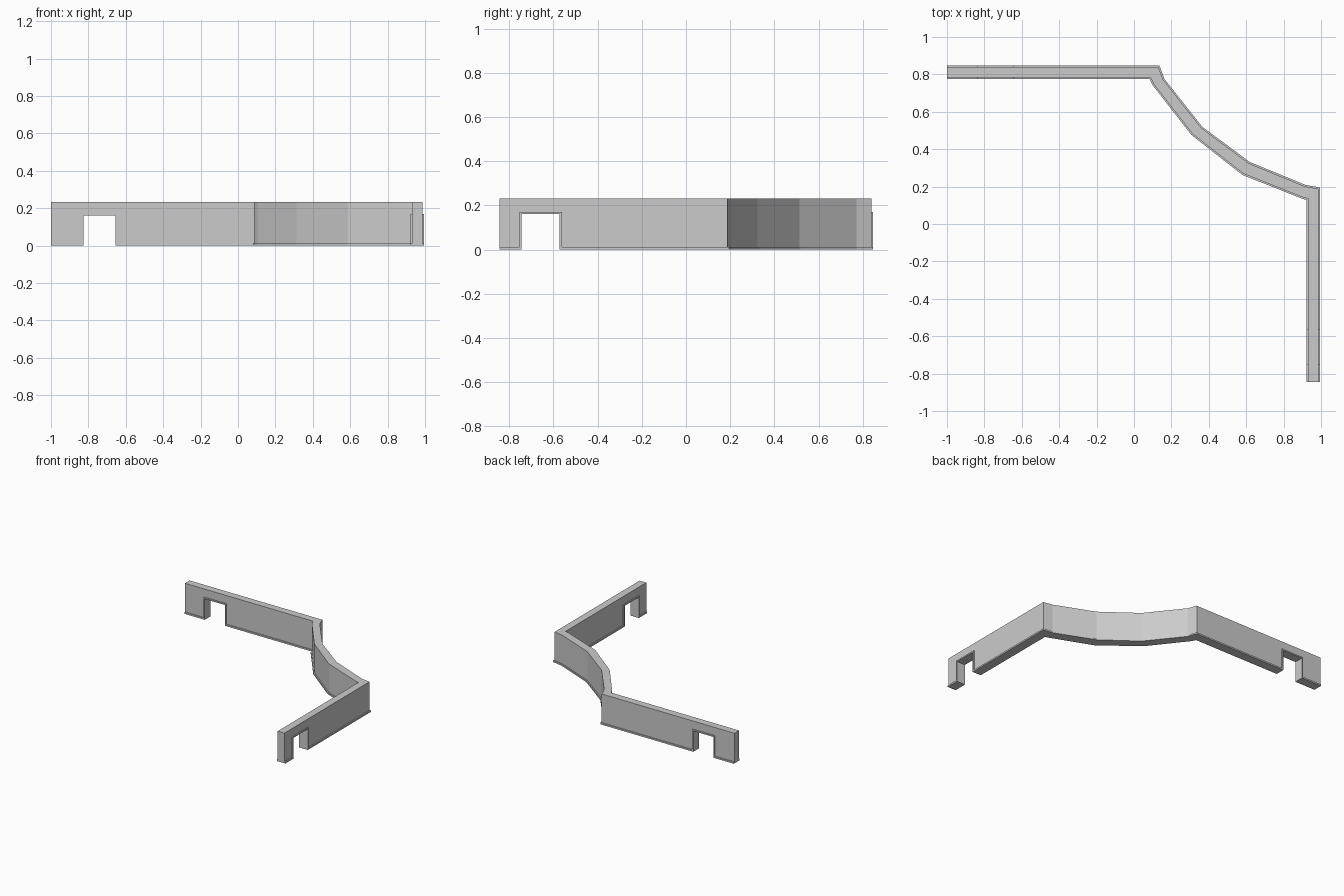
import bpy
import bmesh
from mathutils import Vector

if "Cube" in bpy.data.objects:
    bpy.data.objects.remove(bpy.data.objects["Cube"], do_unlink=True)

plaster = bpy.data.materials.new("light grey plaster")
plaster.use_nodes = True
grey = (0.6, 0.6, 0.6, 1)
plaster.diffuse_color = grey
plaster.node_tree.nodes["Principled BSDF"].inputs["Base Color"].default_value = grey

HEIGHT, DOOR_TOP, SKIRT = 0.232, 0.16, 0.012
REVEAL = 0.11  # share of the thickness that the skirting projects on each side
FRAME = 0.01

# Plan of the wall: matching points on the outer and inner faces
outer = [(-1, .847), (.136, .847), (.163, .775), (.366, .519),
         (.618, .332), (.917, .209), (.995, .195), (.995, -.845)]
inner = [(-1, .775), (.083, .775), (.099, .743), (.307, .476),
         (.58, .262), (.895, .137), (.922, .128), (.922, -.845)]


def prism(name, outline, start, depth):
    """Extrude a closed outline of 3D points along a vector."""
    bm = bmesh.new()
    face = bm.faces.new([bm.verts.new(Vector(p) + Vector(start)) for p in outline])
    made = bmesh.ops.extrude_face_region(bm, geom=[face])
    moved = [v for v in made["geom"] if isinstance(v, bmesh.types.BMVert)]
    bmesh.ops.translate(bm, verts=moved, vec=depth)
    bmesh.ops.recalc_face_normals(bm, faces=bm.faces)
    mesh = bpy.data.meshes.new(name)
    bm.to_mesh(mesh)
    bm.free()
    mesh.materials.append(plaster)
    ob = bpy.data.objects.new(name, mesh)
    bpy.context.collection.objects.link(ob)
    return ob


def strip(name, inset, height):
    """Wall-shaped strip in plan, narrowed by a share of its thickness."""
    a = [Vector(o).lerp(Vector(i), inset) for o, i in zip(outer, inner)]
    b = [Vector(i).lerp(Vector(o), inset) for o, i in zip(outer, inner)]
    return prism(name, [(p.x, p.y, 0) for p in a + b[::-1]], (0, 0, 0), (0, 0, height))


def cut(target, cutter):
    mod = target.modifiers.new("doorway", "BOOLEAN")
    mod.operation = "DIFFERENCE"
    mod.solver = "EXACT"
    mod.object = cutter
    bpy.context.view_layer.objects.active = target
    bpy.ops.object.modifier_apply(modifier=mod.name)


wall = strip("wall", REVEAL, HEIGHT)
skirting = strip("skirting", 0, SKIRT)

# Doorways: position along the wall, facing, and range across the wall
doors = [("back", -.826, -.655, True, .775, .847),
         ("side", -.744, -.572, False, .922, .995)]
for label, lo, hi, along_x, near, far in doors:
    def place(s, z):
        return (s, 0, z) if along_x else (0, s, z)

    def across(d):
        return (0, d, 0) if along_x else (d, 0, 0)

    opening = [place(s, z) for s, z in
               [(lo, -.1), (hi, -.1), (hi, DOOR_TOP), (lo, DOOR_TOP)]]
    cutter = prism("doorway_cutter", opening, across(near - .1), across(far - near + .2))
    cut(wall, cutter)
    cut(skirting, cutter)
    bpy.data.objects.remove(cutter, do_unlink=True)

    # Thin frame lining the opening and standing proud of both wall faces
    top = DOOR_TOP + FRAME
    frame = [(lo - FRAME, 0), (lo - FRAME, top), (hi + FRAME, top), (hi + FRAME, 0),
             (hi, 0), (hi, DOOR_TOP), (lo, DOOR_TOP), (lo, 0)]
    prism(label + "_door_frame", [place(*p) for p in frame],
          across(near), across(far - near))
